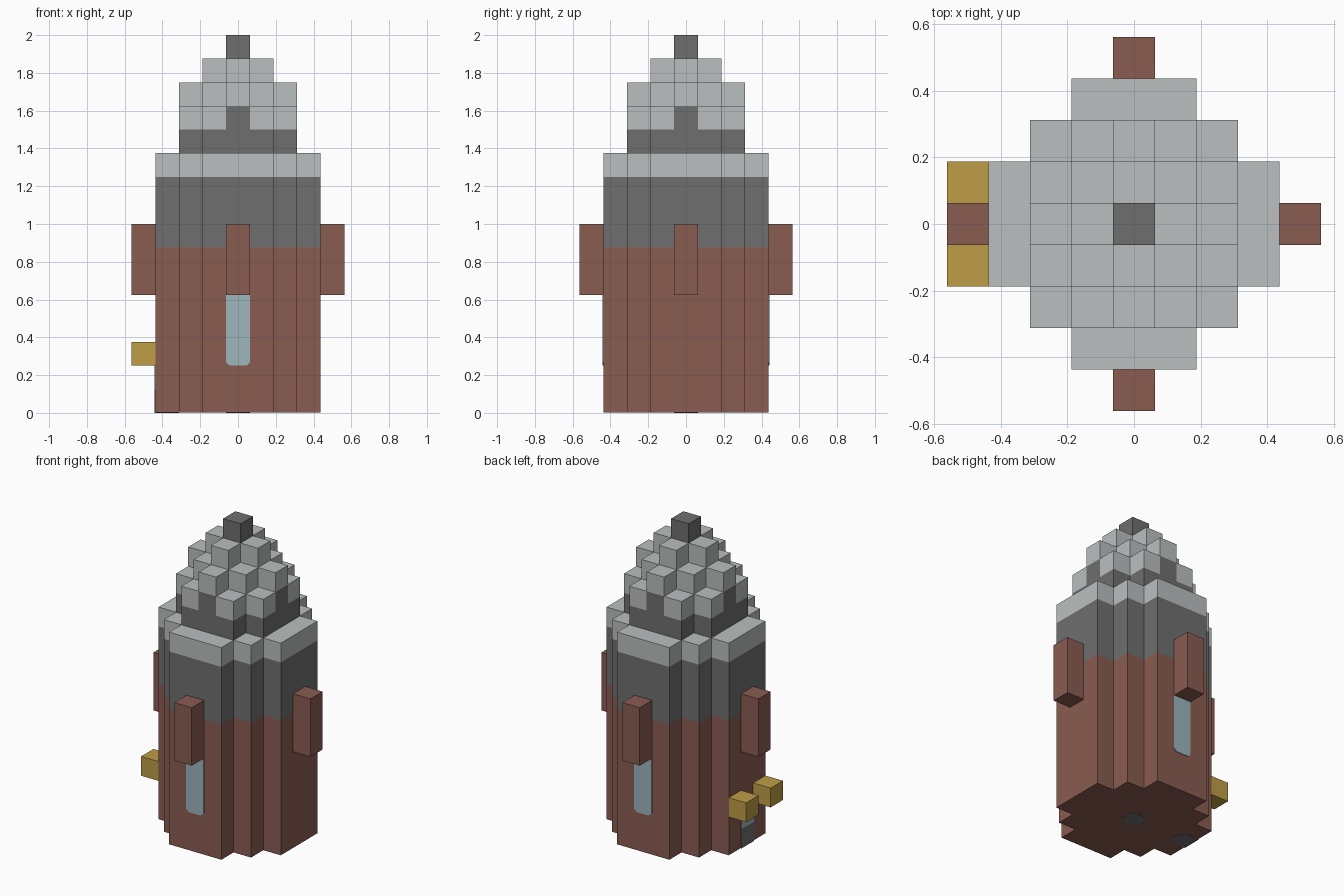
import bpy, bmesh, math
from mathutils import Matrix

cube = bpy.data.objects.get("Cube")
if cube:
    bpy.data.objects.remove(cube, do_unlink=True)

U = 0.125   # block size
H = U / 2


def make_material(name, rgb):
    mat = bpy.data.materials.new(name)
    mat.use_nodes = True
    lin = [((c / 255 + 0.055) / 1.055) ** 2.4 for c in rgb] + [1.0]
    mat.diffuse_color = lin
    mat.node_tree.nodes["Principled BSDF"].inputs["Base Color"].default_value = lin
    return mat


BROWN = make_material("brown clay", (137, 92, 81))
DARK = make_material("dark stone", (111, 111, 111))
LIGHT = make_material("light stone", (187, 191, 191))
BLUE = make_material("pale blue glass", (157, 182, 190))
GOLD = make_material("gold", (191, 157, 70))


def prism(name, outline, levels, mats, rule=None, matrix=None):
    """Extrude an outline through the levels; rule picks a material per face."""
    bm = bmesh.new()
    rings = [[bm.verts.new((x, y, z)) for x, y in outline] for z in levels]
    bm.faces.new(rings[0][::-1])
    bm.faces.new(rings[-1])
    n = len(outline)
    for low, high in zip(rings, rings[1:]):
        for i in range(n):
            j = (i + 1) % n
            bm.faces.new((low[i], low[j], high[j], high[i]))
    if rule:
        for face in bm.faces:
            face.material_index = rule(face.calc_center_median())
    if matrix:
        bm.transform(matrix)
    bm.normal_update()
    mesh = bpy.data.meshes.new(name)
    bm.to_mesh(mesh)
    bm.free()
    for mat in mats:
        mesh.materials.append(mat)
    obj = bpy.data.objects.new(name, mesh)
    bpy.context.collection.objects.link(obj)
    return obj


def stepped(steps, split=False):
    """Four-way symmetric staircase outline; steps are half sizes in blocks."""
    quarter = [steps[0]]
    for (_, y), (x2, y2) in zip(steps, steps[1:]):
        quarter += [(x2, y), (x2, y2)]
    if split:
        quarter = [(steps[0][0], 0.5)] + quarter + [(0.5, steps[-1][1])]
    points = []
    for _ in range(4):
        points += [(x * U, y * U) for x, y in quarter]
        quarter = [(-y, x) for x, y in quarter]
    return points


def rect(x0, x1, y0, y1):
    return [(x0, y0), (x1, y0), (x1, y1), (x0, y1)]


def wall_panel(name, outline, mat, angle):
    """Thin plate on the outer wall, drawn on the front and turned about z."""
    place = (Matrix.Rotation(math.radians(angle), 4, 'Z')
             @ Matrix.Translation((0, -3.5 * U, 0))
             @ Matrix.Rotation(math.pi / 2, 4, 'X'))
    prism(name, outline, (0, 0.004), [mat], matrix=place)


# Tower shaft with coloured bands
prism("tower_shaft", stepped([(3.5, 1.5), (2.5, 2.5), (1.5, 3.5)]),
      (0.002, 7 * U, 10 * U, 11 * U), [BROWN, DARK, LIGHT],
      lambda c: 0 if c.z < 7 * U else 1 if c.z < 10 * U else 2)

# Roof drum: dark below and on the axes, light corner blocks above
prism("roof_drum", stepped([(2.5, 1.5), (1.5, 2.5)], split=True),
      (11 * U, 12 * U, 13 * U), [DARK, LIGHT],
      lambda c: 1 if c.z > 12.9 * U or
      (c.z > 12 * U and min(abs(c.x), abs(c.y)) > 0.01) else 0)

# Stepped roof and tip
prism("roof_lower_tier", stepped([(2.5, 0.5), (1.5, 1.5), (0.5, 2.5)]),
      (13 * U, 14 * U), [LIGHT])
prism("roof_upper_tier", stepped([(1.5, 0.5), (0.5, 1.5)]),
      (14 * U, 15 * U), [LIGHT])
prism("roof_tip", rect(-H, H, -H, H), (15 * U, 16 * U), [DARK])

# Projecting blocks on the four walls
for side, angle in (("front", 0), ("left", 90), ("back", 180), ("right", 270)):
    prism(side + "_corbel", rect(-H, H, -4.5 * U, -3.5 * U), (5 * U, 8 * U), [BROWN],
          matrix=Matrix.Rotation(math.radians(angle), 4, 'Z'))

# Tall windows with clipped lower corners
C = 0.018
window = [(-H + C, 2 * U), (H - C, 2 * U), (H, 2 * U + C), (H, 5 * U),
          (-H, 5 * U), (-H, 2 * U + C)]
wall_panel("front_window", window, BLUE, 0)
wall_panel("back_window", window, BLUE, 180)

# Doorway between two lanterns
wall_panel("door_base", rect(-H, H, 0, U), DARK, 270)
wall_panel("door_glass", rect(-H, H, U, 2 * U), BLUE, 270)
for name, y in (("front_lantern", -U), ("back_lantern", U)):
    prism(name, rect(-4.5 * U, -3.5 * U, y - H, y + H), (2 * U, 3 * U), [GOLD])

# Dark stones set in the underside
R = H / math.cos(math.pi / 8)
for name, cx in (("centre_floor_stone", 0), ("door_floor_stone", -3 * U)):
    ring = [(cx + R * math.cos(math.pi / 8 + k * math.pi / 4),
             R * math.sin(math.pi / 8 + k * math.pi / 4)) for k in range(8)]
    prism(name, ring, (0, 0.004), [DARK])
